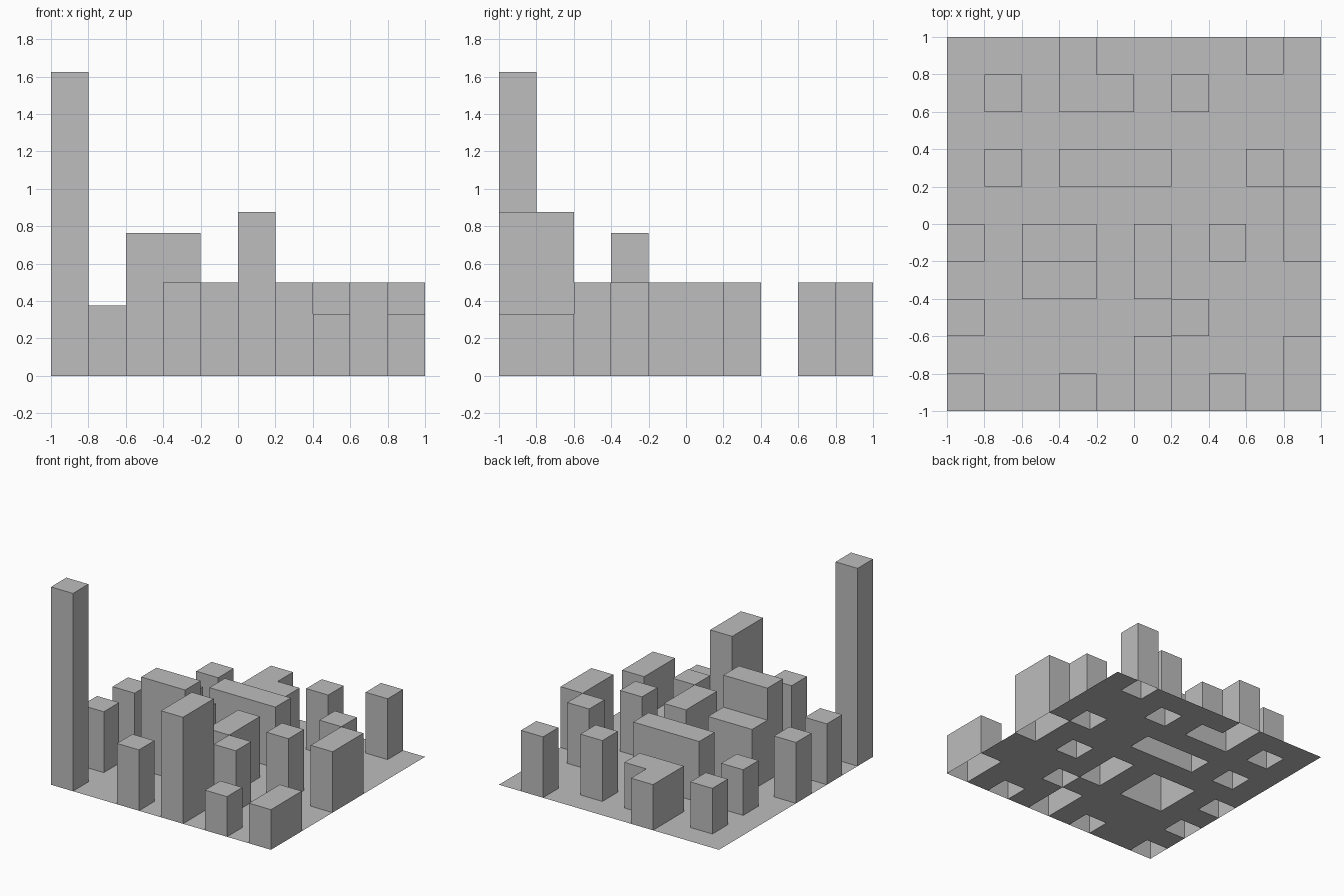
import bpy
import bmesh

if "Cube" in bpy.data.objects:
    bpy.data.objects.remove(bpy.data.objects["Cube"], do_unlink=True)

GRID = 10                  # city blocks per side
CELL = 2 / GRID
LOW, SMALL, MID = 0.33, 0.375, 0.5

grey = bpy.data.materials.new("light_grey")
grey.use_nodes = True
colour = (0.51, 0.51, 0.51, 1)
grey.diffuse_color = colour
grey.node_tree.nodes["Principled BSDF"].inputs["Base Color"].default_value = colour


def rect(x, y, w=1, d=1):
    """Counter-clockwise footprint in grid cells."""
    return [(x, y), (x + w, y), (x + w, y + d), (x, y + d)]


def inside(px, py, outline):
    """Even-odd test of a point against a footprint."""
    hit = False
    for (ax, ay), (bx, by) in zip(outline, outline[1:] + outline[:1]):
        if (ay > py) != (by > py) and px < ax + (py - ay) * (bx - ax) / (by - ay):
            hit = not hit
    return hit


def finish(name, bm):
    mesh = bpy.data.meshes.new(name)
    bm.to_mesh(mesh)
    bm.free()
    mesh.materials.append(grey)
    obj = bpy.data.objects.new(name, mesh)
    bpy.context.collection.objects.link(obj)


def shell(name, outline, top, bottom=0.0, roof=None):
    """Walls and roof without a floor."""
    bm = bmesh.new()

    def ring(points, z):
        return [bm.verts.new((x * CELL - 1, y * CELL - 1, z)) for x, y in points]

    low, high = ring(outline, bottom), ring(outline, top)
    for i in range(len(outline)):
        j = (i + 1) % len(outline)
        bm.faces.new((low[i], low[j], high[j], high[i]))
    bm.faces.new(ring(roof, top) if roof else high)
    bmesh.ops.remove_doubles(bm, verts=bm.verts, dist=0.0001)
    finish(name, bm)


# Buildings: name, footprint, height
l_shape = [(3, 8), (5, 8), (5, 9), (4, 9), (4, 10), (3, 10)]
buildings = [
    ("corner_tower", rect(0, 0), 1.625),
    ("front_tower", rect(5, 0, 1, 2), 0.875),
    ("front_block", rect(3, 0), MID),
    ("front_low_block", rect(7, 0), LOW),
    ("corner_low_block", rect(9, 0, 1, 2), LOW),
    ("right_front_block", rect(0, 2), MID),
    ("right_middle_block", rect(0, 4), MID),
    ("inner_front_block", rect(6, 2), MID),
    ("centre_block", rect(5, 3, 1, 2), MID),
    ("inner_left_block", rect(7, 4), MID),
    ("left_edge_block", rect(9, 4, 1, 2), MID),
    ("left_middle_block", rect(8, 6), MID),
    ("long_block", rect(3, 6, 3, 1), MID),
    ("right_small_block", rect(1, 6), SMALL),
    ("back_right_small_block", rect(1, 8), SMALL),
    ("l_shaped_block", l_shape, SMALL),
    ("back_block", rect(6, 8), MID),
    ("back_left_block", rect(8, 9), MID),
]
for name, outline, height in buildings:
    shell(name, outline, height)

# Stepped building: lower body, then the raised front half
stepped = rect(2, 3, 2, 2)
shell("stepped_block_body", stepped, MID, roof=rect(2, 4, 2, 1))
shell("stepped_block_top", rect(2, 3, 2, 1), 0.763, bottom=MID)

# Ground sheet, open beneath every building
footprints = [b[1] for b in buildings] + [stepped]
bm = bmesh.new()
bmesh.ops.create_grid(bm, x_segments=GRID, y_segments=GRID, size=1)
covered = []
for face in bm.faces:
    c = face.calc_center_median()
    cx, cy = (c.x + 1) / CELL, (c.y + 1) / CELL
    if any(inside(cx, cy, f) for f in footprints):
        covered.append(face)
bmesh.ops.delete(bm, geom=covered, context="FACES")
finish("ground", bm)
